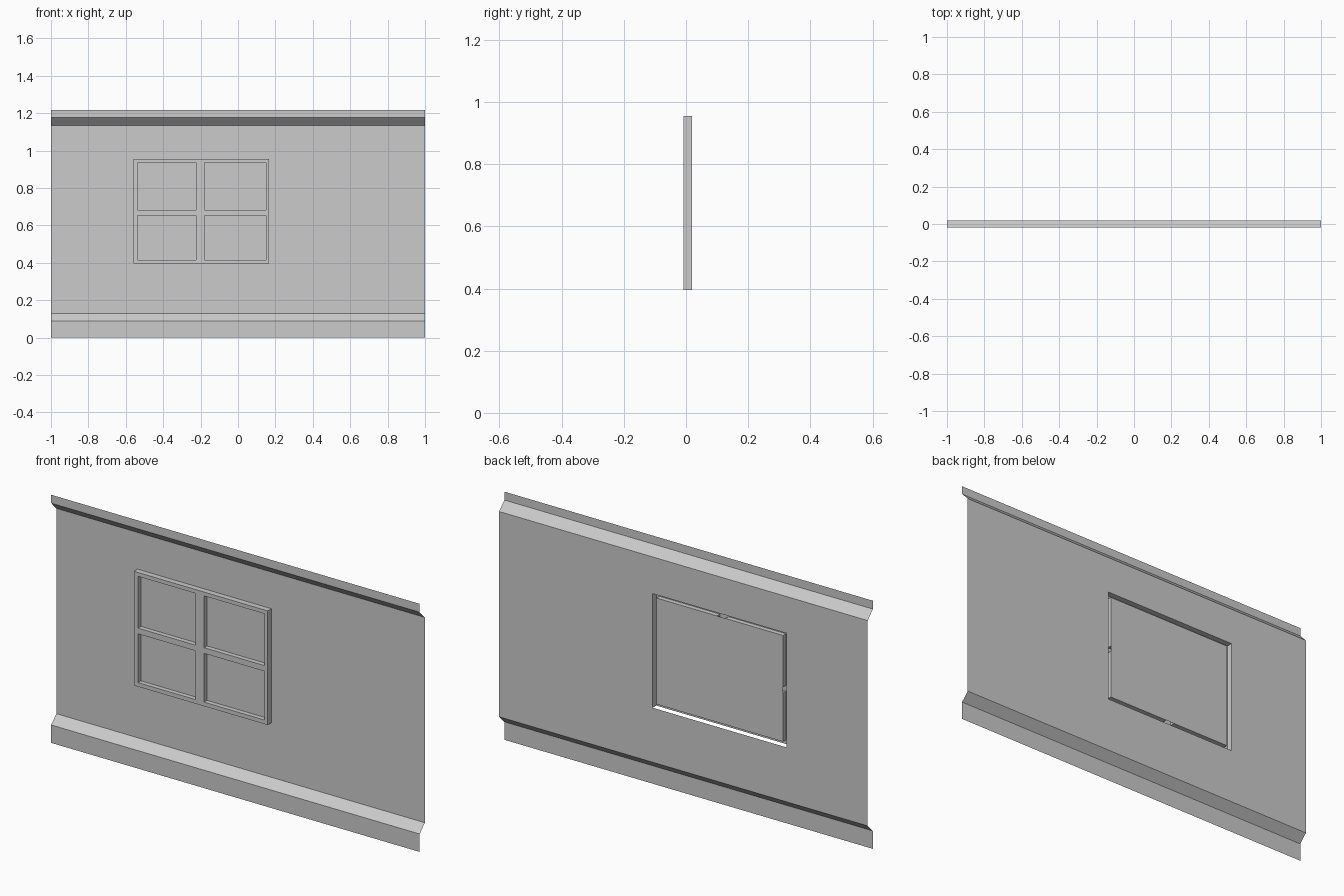
import bpy, bmesh

if "Cube" in bpy.data.objects:
    bpy.data.objects.remove(bpy.data.objects["Cube"])

FRONT, BACK = -0.02, 0.02          # kick strip plane and main wall plane
WX0, WX1, WZ0, WZ1 = -0.56, 0.167, 0.395, 0.955   # window outline
FACE_Y, PANE_Y = -0.008, 0.015     # frame front and glass depth


def make_object(name, quads):
    bm = bmesh.new()
    for q in quads:
        bm.faces.new([bm.verts.new(p) for p in q])
    bmesh.ops.remove_doubles(bm, verts=bm.verts, dist=1e-5)
    mesh = bpy.data.meshes.new(name)
    bm.to_mesh(mesh)
    bm.free()
    obj = bpy.data.objects.new(name, mesh)
    bpy.context.collection.objects.link(obj)
    return obj


def strip(x0, x1, a, b):
    """Quad between two (y, z) profile points, facing the front."""
    return [(x0, *a), (x1, *a), (x1, *b), (x0, *b)]


def sides(x0, x1, z0, z1, ya, yb):
    """Left, right, top and bottom walls of a rectangular tube, facing out."""
    return [
        [(x0, yb, z0), (x0, ya, z0), (x0, ya, z1), (x0, yb, z1)],
        [(x1, ya, z0), (x1, yb, z0), (x1, yb, z1), (x1, ya, z1)],
        [(x0, ya, z1), (x1, ya, z1), (x1, yb, z1), (x0, yb, z1)],
        [(x0, yb, z0), (x1, yb, z0), (x1, ya, z0), (x0, ya, z0)],
    ]


# Wall sheet: bent profile with a window opening
profile = [(FRONT, 0), (FRONT, 0.088), (BACK, 0.128), (BACK, WZ0),
           (BACK, WZ1), (BACK, 1.135), (FRONT, 1.176), (FRONT, 1.217)]
columns = [-1, WX0, WX1, 1]
wall = []
for i in range(len(profile) - 1):
    for j in range(3):
        if (i, j) != (3, 1):
            wall.append(strip(columns[j], columns[j + 1], profile[i], profile[i + 1]))
make_object("wall_panel", wall)

# Window frame: front face with four openings, outer rim open underneath
xs = [WX0, -0.537, -0.224, -0.178, 0.15, WX1]
zs = [WZ0, 0.415, 0.654, 0.682, 0.936, WZ1]
frame = sides(WX0, WX1, WZ0, WZ1, FACE_Y, BACK)[:3]
for i in range(5):
    for j in range(5):
        if i in (1, 3) and j in (1, 3):
            # recess walls face into the opening
            tube = sides(xs[i], xs[i + 1], zs[j], zs[j + 1], FACE_Y, PANE_Y)
            frame += [q[::-1] for q in tube]
        else:
            frame.append(strip(xs[i], xs[i + 1], (FACE_Y, zs[j]), (FACE_Y, zs[j + 1])))
make_object("window_frame", frame)

# Window pane: one sheet behind all four openings
make_object("window_pane", [strip(xs[1], xs[4], (PANE_Y, zs[1]), (PANE_Y, zs[4]))])
